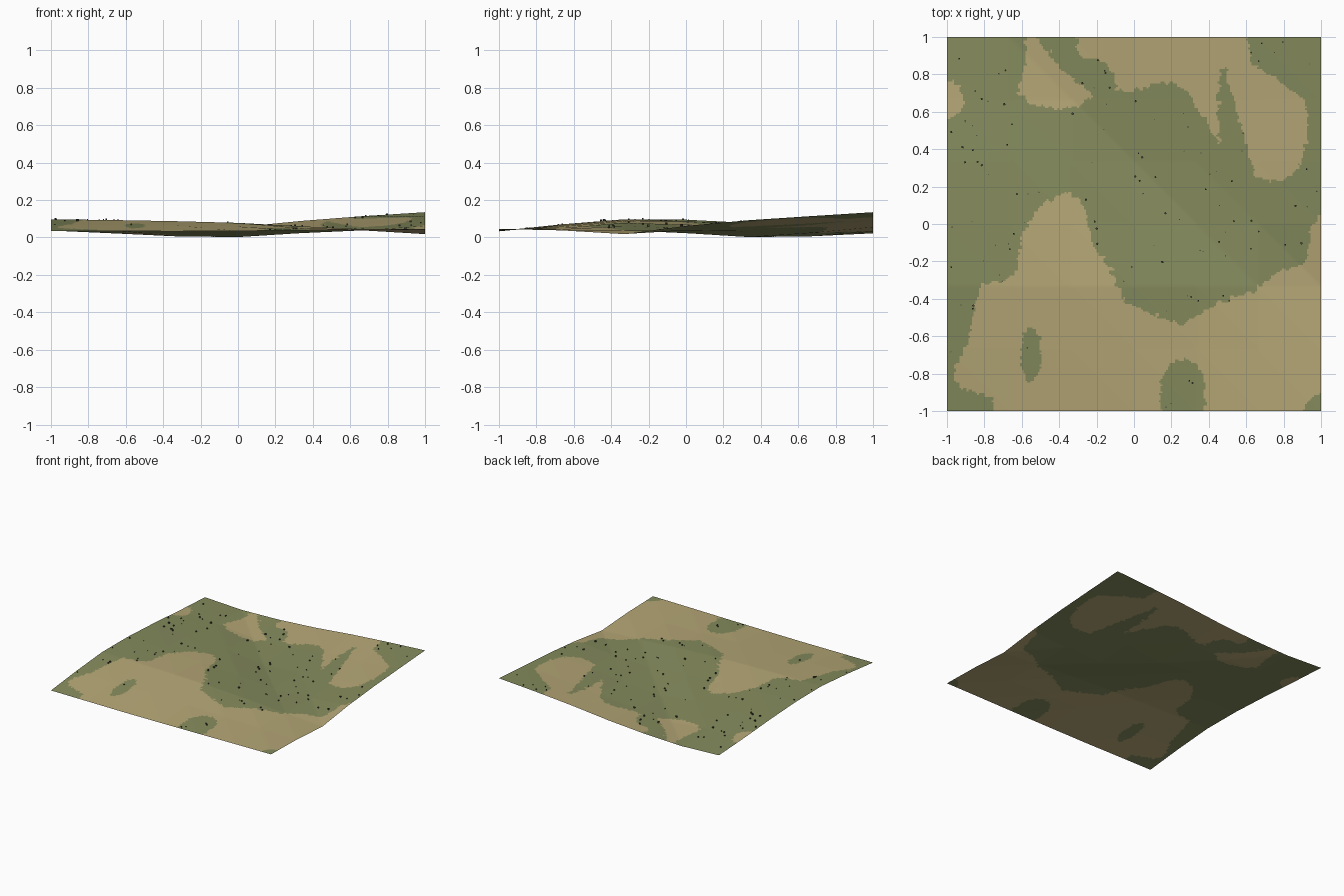
import bpy
import bmesh
import random
from math import floor
from mathutils import Matrix, Vector, noise

random.seed(7)
default_cube = bpy.data.objects.get("Cube")
if default_cube:
    bpy.data.objects.remove(default_cube, do_unlink=True)


def make_material(name, colour):
    material = bpy.data.materials.new(name)
    material.use_nodes = True
    material.diffuse_color = (*colour, 1)
    shader = material.node_tree.nodes["Principled BSDF"]
    shader.inputs["Base Color"].default_value = (*colour, 1)
    shader.inputs["Roughness"].default_value = 0.9
    return material


def make_object(name, bm, materials):
    mesh = bpy.data.meshes.new(name)
    bm.to_mesh(mesh)
    bm.free()
    for material in materials:
        mesh.materials.append(material)
    built = bpy.data.objects.new(name, mesh)
    bpy.context.collection.objects.link(built)
    return built


grass = make_material("grass green", (0.235, 0.26, 0.11))
sand = make_material("dry sand", (0.46, 0.385, 0.18))
stone = make_material("dark stone", (0.06, 0.06, 0.04))

# Coarse relief in thousandths, rows from front to back
RELIEF = [
    [35, 34, 33, 35, 38, 42, 45],
    [70, 67, 64, 58, 50, 44, 38],
    [97, 93, 87, 78, 60, 38, 18],
    [95, 85, 68, 45, 23, 38, 62],
    [78, 64, 42, 2, 33, 62, 92],
    [55, 38, 6, 24, 58, 86, 114],
    [37, 22, 32, 55, 88, 114, 135],
]


def ground_height(x, y):
    """Height on the coarse relief, each cell folded along the valley diagonal."""
    column = min(max(floor((x + 1) * 3), 0), 5)
    row = min(max(floor((y + 1) * 3), 0), 5)
    u = (x + 1) * 3 - column
    v = (y + 1) * 3 - row
    near_left, near_right = RELIEF[row][column:column + 2]
    far_left, far_right = RELIEF[row + 1][column:column + 2]
    if u + v < 1:
        height = near_left + u * (near_right - near_left) + v * (far_left - near_left)
    else:
        height = far_right + (1 - u) * (far_left - far_right) + (1 - v) * (near_right - far_right)
    return height / 1000


# Outlines of the sand patches
FRONT_SAND = [
    (-.97, -.8), (-.88, -.6), (-.85, -.42), (-.82, -.33), (-.68, -.3), (-.63, -.25),
    (-.6, -.05), (-.5, .1), (-.35, .18), (-.27, .1), (-.22, -.1), (-.12, -.25),
    (-.05, -.42), (.1, -.48), (.25, -.54), (.4, -.45), (.65, -.35), (.75, -.27),
    (.92, -.2), (.95, 0), (1.1, .1), (1.1, -1.1), (-.75, -1.1), (-.76, -.93), (-.92, -.88),
]
BACK_LEFT_SAND = [
    (-.57, 1.1), (-.52, 1), (-.4, .84), (-.22, .69), (-.3, .63), (-.42, .61),
    (-.56, .65), (-.62, .7), (-.58, .85),
]
BACK_RIGHT_SAND = [
    (-.32, 1.1), (.6, 1.1), (.63, .85), (.8, .75), (.92, .66), (.93, .45), (.88, .3),
    (.8, .23), (.66, .25), (.62, .35), (.55, .6), (.49, .83), (.46, .82), (.45, .6),
    (.46, .42), (.38, .55), (.3, .7), (.22, .75), (.1, .75), (-.02, .7), (-.1, .72),
    (-.1, .82), (-.2, .88), (-.3, .9),
]


def inside(outline, x, y):
    found = False
    for (ax, ay), (bx, by) in zip(outline, outline[1:] + outline[:1]):
        if (ay > y) != (by > y) and x < ax + (y - ay) * (bx - ax) / (by - ay):
            found = not found
    return found


def in_oval(x, y, centre_x, centre_y, radius_x, radius_y):
    return ((x - centre_x) / radius_x) ** 2 + ((y - centre_y) / radius_y) ** 2 < 1


def is_sand(x, y):
    # Ragged borders come from a fine wobble of the tested point
    wobble = noise.noise_vector(Vector((x * 35, y * 35, 0))) * 0.022
    x, y = x + wobble.x, y + wobble.y
    if in_oval(x, y, -.55, -.7, .055, .145) or in_oval(x, y, .26, -.9, .12, .18):
        return False
    if in_oval(x, y, 1, -1, .09, .09):
        return False
    if in_oval(x, y, -1, .67, .09, .1):
        return True
    return any(inside(patch, x, y) for patch in (FRONT_SAND, BACK_LEFT_SAND, BACK_RIGHT_SAND))


# Terrain sheet
bm = bmesh.new()
bmesh.ops.create_grid(bm, x_segments=210, y_segments=210, size=1)
for vertex in bm.verts:
    vertex.co.z = ground_height(vertex.co.x, vertex.co.y)
for face in bm.faces:
    centre = face.calc_center_median()
    face.material_index = int(is_sand(centre.x, centre.y))
    face.smooth = True
make_object("terrain", bm, [grass, sand])

# Pebbles scattered over the grass
bm = bmesh.new()
placed = 0
while placed < 110:
    x, y = random.uniform(-.98, .98), random.uniform(-.98, .98)
    if is_sand(x, y):
        continue
    size = random.uniform(.004, .011)
    place = Matrix.Translation((x, y, ground_height(x, y) + size * 0.6))
    spin = Matrix.Rotation(random.uniform(0, 3), 4, "Z")
    bmesh.ops.create_cube(bm, size=size, matrix=place @ spin)
    placed += 1
make_object("pebbles", bm, [stone])
